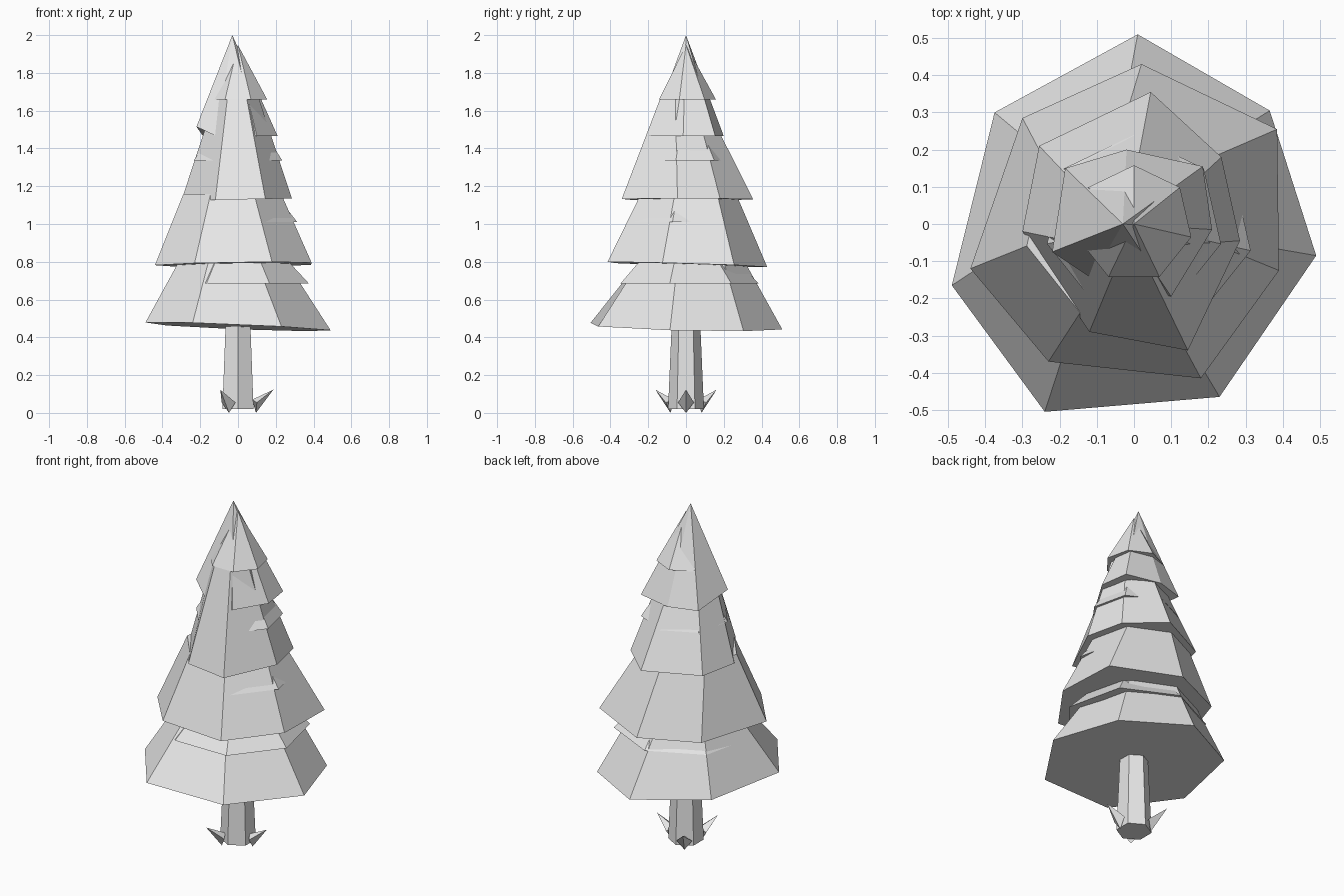
import bpy
from math import sin, cos, pi
from mathutils import Matrix, Vector

default_cube = bpy.data.objects.get("Cube")
if default_cube:
    bpy.data.objects.remove(default_cube, do_unlink=True)

SIDES = 7

# Single plain material shared by every part
material = bpy.data.materials.new("plain pale grey")
material.use_nodes = True
grey = (0.8, 0.8, 0.8, 1)
material.diffuse_color = grey
material.node_tree.nodes["Principled BSDF"].inputs["Base Color"].default_value = grey


def make_object(name, vertices, faces):
    """Create a flat shaded mesh object from computed geometry."""
    mesh = bpy.data.meshes.new(name)
    mesh.from_pydata(vertices, [], faces)
    mesh.materials.append(material)
    mesh.update()
    part = bpy.data.objects.new(name, mesh)
    bpy.context.scene.collection.objects.link(part)
    return part


def ring(sides, radius, height, centre=(0, 0)):
    """Regular polygon, clockwise from above, with one corner at the back."""
    return [Vector((centre[0] + radius * sin(2 * pi * i / sides),
                    centre[1] + radius * cos(2 * pi * i / sides),
                    height)) for i in range(sides)]


def loft(name, lower, upper):
    """Closed solid between two matching rings."""
    count = len(lower)
    faces = [(i, i + count, (i + 1) % count + count, (i + 1) % count)
             for i in range(count)]
    faces.append(tuple(range(count)))
    faces.append(tuple(reversed(range(count, 2 * count))))
    return make_object(name, lower + upper, faces)


def cone(name, lower, apex):
    """Closed pyramid over a ring."""
    count = len(lower)
    faces = [(i, count, (i + 1) % count) for i in range(count)]
    faces.append(tuple(range(count)))
    return make_object(name, lower + [Vector(apex)], faces)


def tilted(outline, height, slope_x, slope_y):
    """Place an irregular outline on a slightly sloping plane."""
    return [Vector((x, y, height + slope_x * x + slope_y * y))
            for x, y in outline]


# Large irregular branch tiers
bottom_outline = [(0.01, 0.51), (0.365, 0.305), (0.49, -0.085), (0.23, -0.465),
                  (-0.24, -0.505), (-0.49, -0.165), (-0.375, 0.3)]
loft("bottom_branch_tier", tilted(bottom_outline, 0.455, -0.04, -0.025),
     ring(SIDES, 0.28, 0.82, (-0.03, 0.02)))

lower_outline = [(0.02, 0.43), (0.385, 0.255), (0.39, -0.125), (0.18, -0.415),
                 (-0.23, -0.37), (-0.44, -0.12), (-0.3, 0.285)]
loft("lower_branch_tier", tilted(lower_outline, 0.785, 0.015, -0.03),
     ring(SIDES, 0.265, 1.16, (-0.03, 0)))

middle_outline = [(0.045, 0.355), (0.235, 0.18), (0.285, -0.045), (0.145, -0.34),
                  (-0.12, -0.29), (-0.3, -0.02), (-0.255, 0.21)]
loft("middle_branch_tier", tilted(middle_outline, 1.13, 0.02, 0),
     ring(SIDES, 0.12, 1.66, (-0.005, -0.03)))

top_outline = [(-0.02, 0.2), (0.185, 0.155), (0.21, -0.015), (0.1, -0.195),
               (-0.115, -0.145), (-0.22, -0.075), (-0.185, 0.15)]
top_ring = tilted(top_outline, 1.465, 0, 0)
top_ring[5].z += 0.05
cone("top_branch_tier", top_ring, (-0.03, 0, 2))

# Small regular tiers tucked between the large ones: radius, height, slope
small_tiers = {"first": (0.385, 0.685, 0.95), "second": (0.322, 1.01, 0.8),
               "third": (0.24, 1.337, 0.65), "fourth": (0.158, 1.66, 0.55)}
for order, (radius, height, slope) in small_tiers.items():
    cone(order + "_inner_tier", ring(SIDES, radius, height),
         (0, 0, height + radius / slope))

# Six sided trunk, narrowing upward
loft("trunk", ring(6, 0.095, 0.02), ring(6, 0.07, 0.6))

# Three pointed roots curling up around the foot of the trunk
root_base = [Vector(p) for p in ((0.075, 0, 0.07), (0.1, -0.042, 0.055),
                                 (0.095, 0, 0), (0.1, 0.042, 0.055))]
for i, side in enumerate(("left", "back_right", "front_right")):
    root = cone(side + "_root", root_base, (0.187, 0, 0.123))
    root.data.transform(Matrix.Rotation(i * 2 * pi / 3, 4, "Z"))

# Consistent outward normals
import bmesh
for part in bpy.context.scene.collection.objects:
    if part.type == "MESH" and material.name in part.data.materials:
        bm = bmesh.new()
        bm.from_mesh(part.data)
        bmesh.ops.recalc_face_normals(bm, faces=bm.faces)
        bm.to_mesh(part.data)
        bm.free()
